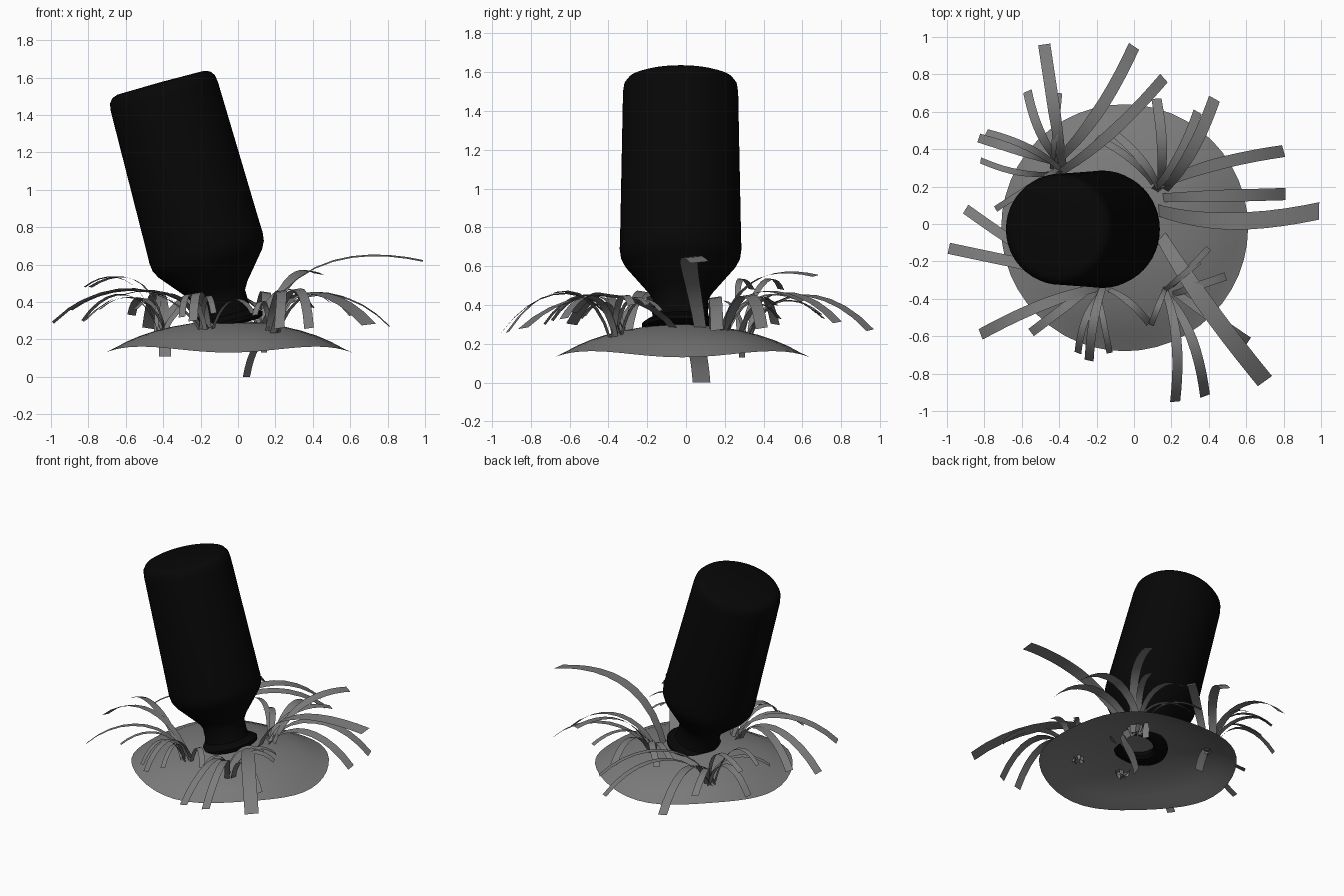
import bpy, bmesh, math
from mathutils import Vector

if "Cube" in bpy.data.objects:
    bpy.data.objects.remove(bpy.data.objects["Cube"])


def material(name, value):
    m = bpy.data.materials.new(name)
    m.diffuse_color = (value, value, value, 1)
    m.use_nodes = True
    m.node_tree.nodes["Principled BSDF"].inputs["Base Color"].default_value = m.diffuse_color
    return m


BLACK = material("black glass", 0.002)
GREY = material("dry grey", 0.2)


def finish(bm, name, mat, angle=40):
    me = bpy.data.meshes.new(name)
    bm.to_mesh(me)
    bm.free()
    ob = bpy.data.objects.new(name, me)
    bpy.context.collection.objects.link(ob)
    me.materials.append(mat)
    bpy.ops.object.select_all(action='DESELECT')
    ob.select_set(True)
    bpy.context.view_layer.objects.active = ob
    bpy.ops.object.shade_smooth_by_angle(angle=math.radians(angle))
    return ob


# Upside-down bottle: profile (radius, height along the axis) spun and tilted
profile = [(0, -.25), (.10, -.25), (.105, -.38), (.12, -.395), (.17, -.398), (.197, -.385),
           (.20, -.365), (.18, -.35), (.148, -.335), (.142, -.30), (.142, -.23), (.165, -.19),
           (.287, -.045), (.308, -.005), (.314, .04), (.312, .10), (.297, .88),
           (.291, .92), (.272, .945), (.24, .957), (0, .96)]
bm = bmesh.new()
vs = [bm.verts.new((r, 0, z)) for r, z in profile]
es = [bm.edges.new(p) for p in zip(vs, vs[1:])]
bmesh.ops.spin(bm, geom=vs + es, axis=(0, 0, 1), cent=(0, 0, 0),
               angle=2 * math.pi, steps=48, use_duplicate=False)
bmesh.ops.remove_doubles(bm, verts=bm.verts, dist=1e-4)
bmesh.ops.recalc_face_normals(bm, faces=bm.faces)
bottle = finish(bm, "bottle", BLACK)
bottle.location = (-.16, -.028, .65)
bottle.rotation_euler.y = math.radians(-15.4)

# Ground mound: thin domed sheet with a gently wavy rim
dome = [(.15, .298), (.3, .287), (.45, .27), (.6, .247), (.72, .223),
        (.83, .195), (.92, .167), (1, .146)]
N = 48
bm = bmesh.new()
top = bm.verts.new((-.05, -.02, .30))
rings = []
for s, z in dome:
    ring = []
    for i in range(N):
        a = 2 * math.pi * i / N
        wave = -.016 * math.cos(4 * a) * s ** 4
        ring.append(bm.verts.new((-.05 + .66 * s * math.cos(a),
                                  -.02 + .66 * s * math.sin(a), z + wave)))
    rings.append(ring)
for i in range(N):
    j = (i + 1) % N
    bm.faces.new((top, rings[0][i], rings[0][j]))
    for a, b in zip(rings, rings[1:]):
        bm.faces.new((a[i], b[i], b[j], a[j]))
finish(bm, "ground_mound", GREY)


# Grass: each blade is an arched, slightly rolled ribbon with a blunt tip
def blade(bm, root, tip, peak, width=.05, bow=0.0, roll=.15, steps=10):
    p0, p3 = Vector(root), Vector(tip)
    d = p3 - p0
    side = Vector((-d.y, d.x, 0)).normalized()
    across = (side + Vector((0, 0, roll))).normalized()
    h = (peak - .125 * (p0.z + p3.z)) / .75
    p1, p2 = p0 + d * .2, p0 + d * .68
    p1.z = p2.z = h
    prev = None
    for k in range(steps + 1):
        t = k / steps
        u = 1 - t
        c = p0 * u ** 3 + p1 * (3 * u * u * t) + p2 * (3 * u * t * t) + p3 * t ** 3
        c += side * bow * math.sin(math.pi * t)
        w = across * width * (.35 + .2 * min(1, t * 2))
        pair = (bm.verts.new(c - w), bm.verts.new(c + w))
        if prev:
            bm.faces.new((prev[0], pair[0], pair[1], prev[1]))
        prev = pair


def clump(name, root, blades):
    bm = bmesh.new()
    for i, (x, y, z, peak, *rest) in enumerate(blades):
        a = i * 2.4
        start = (root[0] + .03 * math.cos(a), root[1] + .03 * math.sin(a), .22)
        blade(bm, start, (x, y, z), peak, *rest)
    finish(bm, name, GREY, 60)


# Blade entries: tip x, y, z, arch height, optional width and sideways bow
clump("grass_back_left", (-.41, .30), [
    (-.48, .96, .26, .45, .06), (0, .95, .27, .45, .06, -.04),
    (.16, .78, .31, .46, .055, -.03), (-.57, .71, .33, .42, .045, .03),
    (-.40, .70, .35, .42, .03), (-.79, .49, .48, .52, .035, -.03),
    (-.83, .46, .30, .44, .045), (-.82, .34, .48, .52, .03, .03),
    (-.74, .08, .36, .42, .03)])
clump("grass_back_right", (.12, .17), [
    (.43, .67, .55, .54, .06, -.03), (.80, .39, .28, .45, .06, .03),
    (.81, .16, .27, .44, .06), (.12, .67, .36, .45, .05, -.02),
    (.34, .60, .42, .46, .045, -.03), (-.10, .48, .33, .41, .04, -.03),
    (-.20, .46, .40, .43, .035, -.03)])
clump("grass_front_right", (.18, -.36), [
    (.61, -.63, .33, .44, .05), (.22, -.95, .26, .46, .05, .04),
    (.38, -.92, .26, .47, .05, .04), (.40, -.13, .37, .42, .03),
    (.35, -.20, .40, .43, .03), (.49, -.28, .40, .44, .04),
    (.09, -.54, .33, .40, .03)])
clump("grass_front_left", (-.17, -.33), [
    (-.82, -.59, .30, .46, .055, -.03), (-.55, -.58, .36, .44, .045),
    (-.30, -.69, .32, .44, .035, -.03), (-.24, -.73, .30, .45, .045, -.02),
    (-.13, -.69, .34, .43, .03), (.08, -.53, .34, .41, .035, .02),
    (-.99, -.13, .29, .47, .055), (-.90, .08, .36, .46, .05, .02)])

# Two long broad blades and the stubs that hang below the sheet
bm = bmesh.new()
blade(bm, (.11, .08, .24), (.99, .07, .62), .62, .085, -.06, .1)
blade(bm, (.13, -.04, .25), (.70, -.84, .28), .45, .085, -.02, .1)
finish(bm, "broad_blades", GREY, 60)
bm = bmesh.new()
blade(bm, (.14, .04, .26), (.045, .08, .0), .16, .09, 0, 0)
blade(bm, (-.39, .28, .26), (-.39, .21, .11), .20, .06, 0, 0)
blade(bm, (.12, .27, .26), (.14, .29, .13), .21, .04, 0, 0)
finish(bm, "hanging_stubs", GREY, 60)
